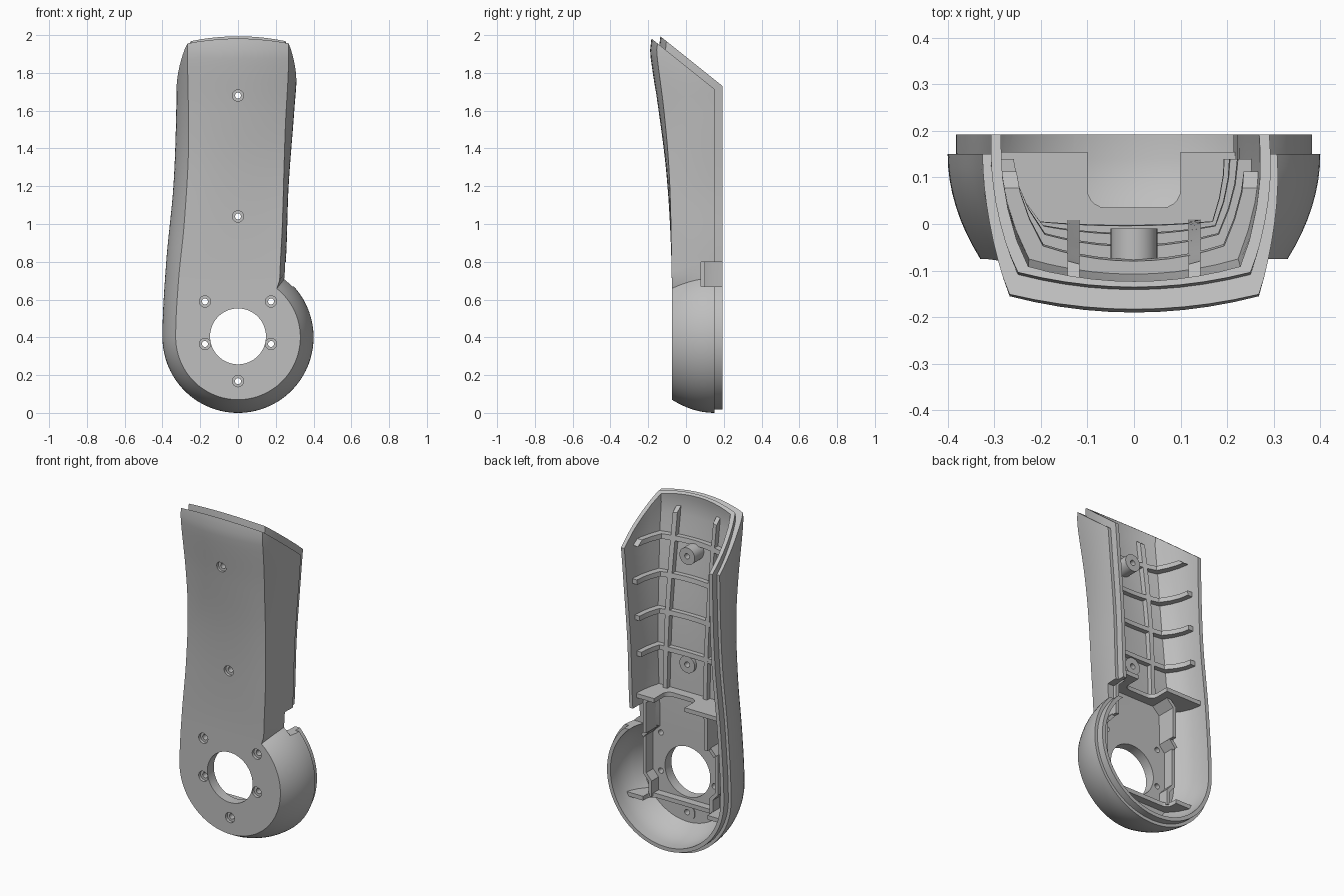
import bpy, bmesh, math
from mathutils import Vector, Matrix

cube = bpy.data.objects.get("Cube")
if cube:
    bpy.data.objects.remove(cube, do_unlink=True)

grey = bpy.data.materials.new("plain grey")
grey.use_nodes = True
grey.diffuse_color = (0.52, 0.52, 0.52, 1)
grey.node_tree.nodes["Principled BSDF"].inputs["Base Color"].default_value = (0.52, 0.52, 0.52, 1)


def make(name, bm):
    bmesh.ops.recalc_face_normals(bm, faces=bm.faces)
    mesh = bpy.data.meshes.new(name)
    bm.to_mesh(mesh)
    bm.free()
    mesh.materials.append(grey)
    ob = bpy.data.objects.new(name, mesh)
    bpy.context.collection.objects.link(ob)
    return ob


def boolean(ob, tool, op, keep=False):
    mod = ob.modifiers.new("cut", 'BOOLEAN')
    mod.operation, mod.solver, mod.object = op, 'EXACT', tool
    bpy.context.view_layer.objects.active = ob
    bpy.ops.object.modifier_apply(modifier=mod.name)
    if not keep:
        bpy.data.objects.remove(tool, do_unlink=True)


def boxes(name, *spans):
    bm = bmesh.new()
    for lo, hi in spans:
        lo, hi = Vector(lo), Vector(hi)
        mat = Matrix.Translation((lo + hi) / 2) @ Matrix.Diagonal((hi - lo).to_4d())
        bmesh.ops.create_cube(bm, size=1, matrix=mat)
    return make(name, bm)


def cylinder(name, x, z, r, y0, y1, sides=32):
    bm = bmesh.new()
    mat = Matrix.Translation((x, (y0 + y1) / 2, z)) @ Matrix.Rotation(math.pi / 2, 4, 'X')
    bmesh.ops.create_cone(bm, cap_ends=True, segments=sides, radius1=r, radius2=r,
                          depth=y1 - y0, matrix=mat)
    return make(name, bm)


def curve(points):
    """Smooth function through a few (z, value) points, constant outside."""
    n = len(points)
    slope = [0] * n
    for i in range(1, n - 1):
        slope[i] = (points[i + 1][1] - points[i - 1][1]) / (points[i + 1][0] - points[i - 1][0])

    def f(z):
        if z <= points[0][0]:
            return points[0][1]
        for i in range(n - 1):
            (a, p), (b, q) = points[i], points[i + 1]
            if z <= b:
                h, t = b - a, (z - a) / (b - a)
                return (p * (1 + 2 * t) * (1 - t) ** 2 + q * t * t * (3 - 2 * t)
                        + h * t * (1 - t) * (slope[i] * (1 - t) - slope[i + 1] * t))
        return points[-1][1]
    return f


# Long profiles of the arm
left_back = curve([(0.4, 0.4), (0.8, 0.38), (1.2, 0.342), (1.6, 0.327), (2, 0.325)])
left_front = curve([(0.4, 0.33), (0.7, 0.315), (1, 0.285), (1.4, 0.262), (1.9, 0.267)])
right_back = curve([(0.7, 0.25), (0.9, 0.258), (1.2, 0.268), (1.6, 0.298), (1.85, 0.314)])
right_front = curve([(0.65, 0.22), (1, 0.235), (1.5, 0.25), (1.9, 0.268)])
face_y = curve([(0.65, -0.075), (1, -0.085), (1.3, -0.107), (1.6, -0.145), (1.85, -0.183),
                (1.93, -0.19), (2, -0.18)])
crown = curve([(0.7, 0), (1.95, 0.035)])

SWEEP, ROUND_ROWS, ARM_ROWS, SIDE, FACE = math.radians(141.5), 40, 40, 8, 10


def solid(name, inset, floor, back, top=2.4, cut=None):
    """Filled body, shrunk by inset at the sides and floor at the front."""
    rows = []
    ro, rf = 0.4 - inset, 0.33 - inset
    for i in range(ROUND_ROWS + ARM_ROWS + 1):
        phi = SWEEP * min(i / ROUND_ROWS, 1)
        zo, zf = 0.4 - ro * math.cos(phi), 0.4 - rf * math.cos(phi)
        rx, rxf = ro * math.sin(phi), rf * math.sin(phi)
        lx, lxf = rx, rxf
        if i > ROUND_ROWS:
            t = (i - ROUND_ROWS) / ARM_ROWS
            zo, zf = zo + (top - zo) * t, zf + (top - zf) * t
            rx, rxf = right_back(zo) - inset, right_front(zf) - inset
        if phi > math.pi / 2:
            lx, lxf = left_back(zo) - inset, left_front(zf) - inset
        y_mid = face_y(zf) + floor
        y_edge = y_mid + crown(zf)

        def side(xo, xf):
            pts = []
            for k in range(SIDE + 1):
                y = back + (y_edge - back) * k / SIDE
                s = max(0, (0.15 - y) / (0.15 - y_edge)) ** 2
                pts.append((xo + (xf - xo) * s, y, zo + (zf - zo) * s))
            return pts
        loop = side(-lx, -lxf)
        for k in range(1, FACE):
            u = k / FACE
            loop.append((-lxf + (lxf + rxf) * u, y_mid + (y_edge - y_mid) * (2 * u - 1) ** 2, zf))
        rows.append(loop + side(rx, rxf)[::-1])
    bm = bmesh.new()
    grid = [[bm.verts.new(p) for p in row] for row in rows]
    n = len(grid[0])
    for a, b in zip(grid, grid[1:]):
        for k in range(n):
            bm.faces.new((a[k], a[(k + 1) % n], b[(k + 1) % n], b[k]))
    bm.faces.new(grid[-1])
    bmesh.ops.remove_doubles(bm, verts=bm.verts, dist=1e-5)
    if cut:
        geom = bm.verts[:] + bm.edges[:] + bm.faces[:]
        bmesh.ops.bisect_plane(bm, geom=geom, plane_co=cut, plane_no=(0, 0.625, 0.78), clear_outer=True)
        bmesh.ops.holes_fill(bm, edges=[e for e in bm.edges if e.is_boundary], sides=0)
    return make(name, bm)


def notched_plate(name, z, y_top, half_width, y_notch):
    """Cross plate with a rounded notch in its rear edge."""
    plate = boxes(name, ((-0.5, -0.3, z), (0.5, y_top, z + 0.025)))
    slot = boxes("slot", ((-half_width, y_notch, z - 0.2), (half_width, 0.4, z + 0.2)))
    bevel = slot.modifiers.new("round", 'BEVEL')
    bevel.width, bevel.segments = 0.04, 5
    boolean(plate, slot, 'DIFFERENCE')
    boolean(plate, inner, 'INTERSECT', True)
    return plate


# Hollow shell with a stepped rim
shell = solid("shell", 0, 0, 0.15, cut=(0, 0.15, 1.715))
boolean(shell, solid("rim", 0.018, 0.046, 0.192, cut=(0, 0.19, 1.733)), 'UNION')
boolean(shell, solid("hollow", 0.04, 0.06, 0.4, top=2.6), 'DIFFERENCE')

# Screw bosses, then bores, the round opening and the side notch
screws = [(0, 1.68), (0, 1.04), (0, 0.168)] + [(s * 0.175, z) for s in (-1, 1) for z in (0.59, 0.365)]
for x, z in screws[:3]:
    boolean(shell, cylinder("boss", x, z, 0.05, face_y(z) + 0.03, -0.01), 'UNION')
for x, z in screws:
    y = face_y(z)
    boolean(shell, cylinder("bore", x, z, 0.016, -0.4, 0.3, 20), 'DIFFERENCE')
    boolean(shell, cylinder("counterbore", x, z, 0.03, y - 0.1, y + 0.018, 24), 'DIFFERENCE')
boolean(shell, cylinder("opening", 0, 0.405, 0.148, -0.3, 0.1, 64), 'DIFFERENCE')
boolean(shell, boxes("notch", ((0.19, 0.08, 0.67), (0.5, 0.4, 0.8))), 'DIFFERENCE')

# Stiffening ribs that follow the inside of the shell
inner = solid("inner_fit", 0.035, 0.055, 0.16, cut=(0, 0.15, 1.69))
ribs = solid("rib_band", 0.034, 0.054, 0.14)
boolean(ribs, solid("rib_core", 0.07, 0.088, 0.4, top=2.6), 'DIFFERENCE')
upright = boxes("upright_ribs", *[((s * 0.13 - 0.013, -0.3, 0.86), (s * 0.13 + 0.013, 0.05, 1.93))
                                  for s in (-1, 1)])
cross = boxes("cross_ribs", *[((-0.5, -0.3, z), (0.5, 0.3, z + 0.028)) for z in (1.09, 1.3, 1.51, 1.72)])
for ob, keep in ((upright, True), (cross, False)):
    boolean(ob, ribs, 'INTERSECT', keep)
    boolean(ob, inner, 'INTERSECT', True)

# Shelf with a cable cutout, and the lower plate with raised ends
shelf = notched_plate("shelf", 0.85, 0.155, 0.1, 0.035)
lower = notched_plate("lower_plate", 0.222, 0.1, 0.21, 0.03)
bpy.data.objects.remove(inner, do_unlink=True)

# Jogged walls on both sides of the opening
bm = bmesh.new()
path = [(0.15, 0.86), (0.2, 0.81), (0.2, 0.63), (0.235, 0.59), (0.235, 0.36), (0.2, 0.32), (0.2, 0.235)]
heights = [0.1, 0.1, 0.07, 0.05, 0.05, 0.05]
for s in (-1, 1):
    for (xa, za), (xb, zb), y in zip(path, path[1:], heights):
        a, b = Vector((s * xa, 0, za)), Vector((s * xb, 0, zb))
        d = b - a
        mat = (Matrix.Translation((a + b) / 2 + Vector((0, (y - 0.05) / 2, 0)))
               @ Matrix.Rotation(math.atan2(d.x, d.z), 4, 'Y')
               @ Matrix.Diagonal((0.02, y + 0.05, d.length + 0.008, 1)))
        bmesh.ops.create_cube(bm, size=1, matrix=mat)
walls = make("side_walls", bm)

# Smooth the curved parts, keep edges sharp
for ob in (shell, upright, cross, shelf, lower, walls):
    bpy.ops.object.select_all(action='DESELECT')
    ob.select_set(True)
    bpy.context.view_layer.objects.active = ob
    bpy.ops.object.shade_smooth_by_angle(angle=math.radians(25))
